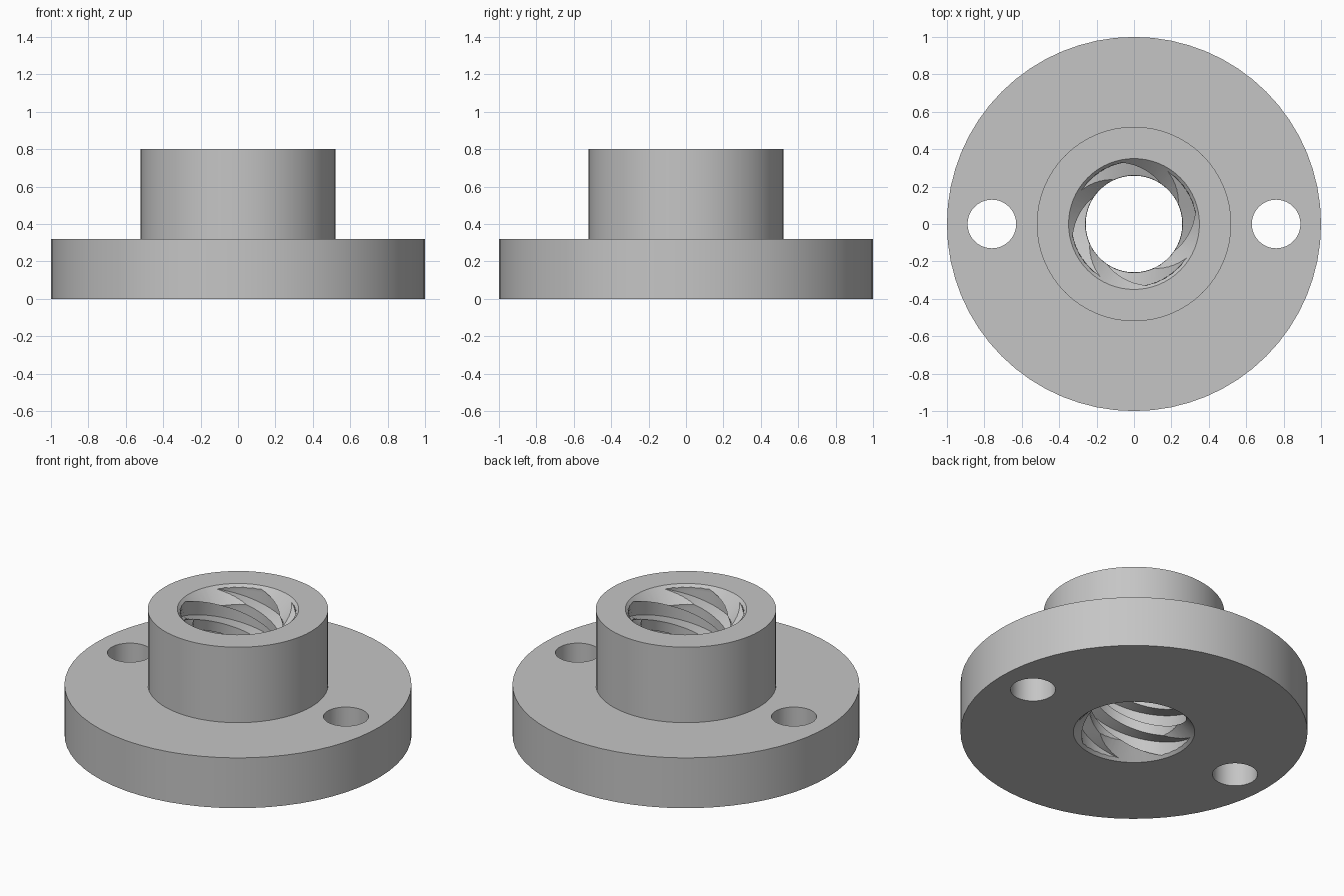
import bpy
import bmesh
from math import radians, cos, sin, tau

default = bpy.data.objects.get("Cube")
if default:
    bpy.data.objects.remove(default)

FLANGE_R, FLANGE_H = 1.0, 0.32
COLLAR_R, HEIGHT = 0.52, 0.80
BORE_R, ROOT_R, MOUTH_R = 0.26, 0.335, 0.35
STARTS, LEAD = 4, 0.70

metal = bpy.data.materials.new("grey metal")
metal.use_nodes = True
grey = (0.56, 0.56, 0.56, 1)
metal.diffuse_color = grey
metal.node_tree.nodes["Principled BSDF"].inputs["Base Color"].default_value = grey


def loft(name, rings):
    """Closed solid through a list of equally sized point rings."""
    bm = bmesh.new()
    loops = [[bm.verts.new(p) for p in ring] for ring in rings]
    n = len(loops[0])
    for low, high in zip(loops, loops[1:]):
        for i in range(n):
            j = (i + 1) % n
            bm.faces.new((low[i], low[j], high[j], high[i]))
    bm.faces.new(loops[0][::-1])
    bm.faces.new(loops[-1])
    bmesh.ops.recalc_face_normals(bm, faces=bm.faces)
    mesh = bpy.data.meshes.new(name)
    bm.to_mesh(mesh)
    bm.free()
    mesh.materials.append(metal)
    obj = bpy.data.objects.new(name, mesh)
    bpy.context.collection.objects.link(obj)
    return obj


def lathe(name, profile, sides, x=0.0):
    return loft(name, [[(x + r * cos(tau * i / sides), r * sin(tau * i / sides), z)
                        for i in range(sides)] for r, z in profile])


def thread_section():
    """Angle and radius pairs for one cross-section of the multi-start thread."""
    root, mouth, pitch = 46, 57, 360 / STARTS
    points = []
    for s in range(STARTS):
        base = s * pitch
        points += [(base - root / 2 + root * k / 5, ROOT_R) for k in range(6)]
        points += [(base + mouth / 2 + (pitch - mouth) * k / 4, BORE_R) for k in range(5)]
    return [(radians(a), r) for a, r in points]


def thread_tap():
    """Right-handed screw shape that cuts the thread."""
    section, rows, margin = thread_section(), 72, 0.05
    rings = []
    for k in range(rows + 1):
        z = -margin + (HEIGHT + 2 * margin) * k / rows
        turn = radians(122) + tau * (z - 0.78) / LEAD
        rings.append([(r * cos(a + turn), r * sin(a + turn), z) for a, r in section])
    return loft("thread_tap", rings)


# Flange and collar in one turned body
nut = lathe("flanged_nut", [(FLANGE_R, 0), (FLANGE_R, FLANGE_H),
                            (COLLAR_R, FLANGE_H), (COLLAR_R, HEIGHT)], 64)

# Threaded bore, chamfers at both mouths, and the two mounting holes
cutters = [thread_tap()]
out, deep = 0.05, 0.13
cutters.append(lathe("top_chamfer", [(MOUTH_R - deep, HEIGHT - deep),
                                     (MOUTH_R + out, HEIGHT + out)], 64))
cutters.append(lathe("bottom_chamfer", [(MOUTH_R + out, -out),
                                        (MOUTH_R - deep, deep)], 64))
for side in (-1, 1):
    cutters.append(lathe("mounting_hole", [(0.13, -0.1), (0.13, FLANGE_H + 0.1)],
                         40, side * 0.76))

bpy.ops.object.select_all(action="DESELECT")
bpy.context.view_layer.objects.active = nut
nut.select_set(True)
for cutter in cutters:
    cutter.hide_render = True
    cut = nut.modifiers.new(cutter.name, "BOOLEAN")
    cut.operation = "DIFFERENCE"
    cut.solver = "EXACT"
    cut.object = cutter
    bpy.ops.object.modifier_apply(modifier=cut.name)
for cutter in cutters:
    bpy.data.objects.remove(cutter)

bpy.ops.object.shade_smooth_by_angle(angle=radians(25))
